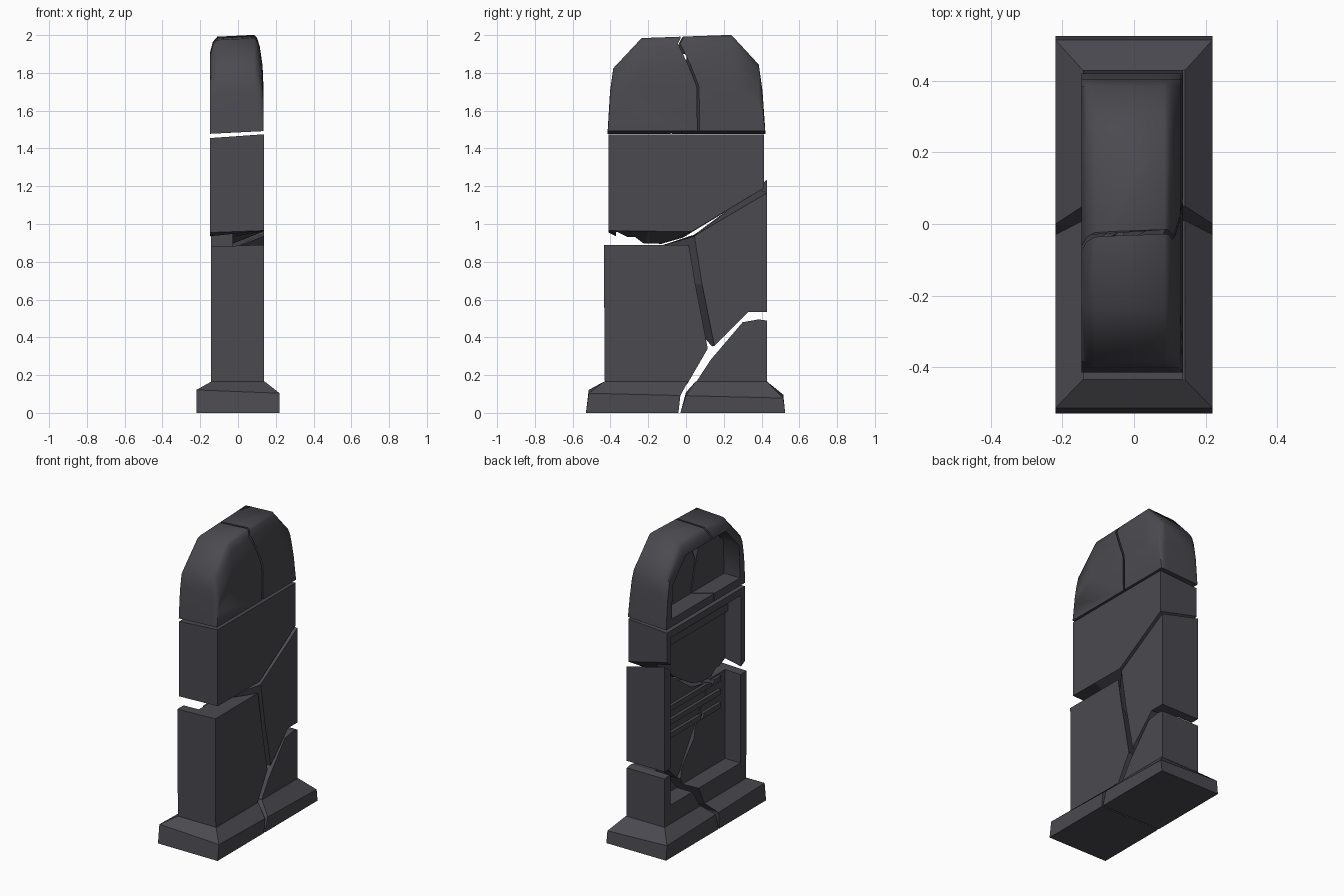
import bpy, bmesh

if "Cube" in bpy.data.objects:
    bpy.data.objects.remove(bpy.data.objects["Cube"])

stone = bpy.data.materials.new("dark slate")
stone.diffuse_color = (0.068, 0.068, 0.08, 1)
stone.use_nodes = True
stone.node_tree.nodes["Principled BSDF"].inputs["Base Color"].default_value = stone.diffuse_color


def loft(name, rings):
    """Solid from a list of matching closed rings of 3D points."""
    bm = bmesh.new()
    vs = [[bm.verts.new(p) for p in r] for r in rings]
    n = len(vs[0])
    bm.faces.new(vs[0])
    bm.faces.new(vs[-1][::-1])
    for a, b in zip(vs, vs[1:]):
        for i in range(n):
            j = (i + 1) % n
            bm.faces.new((a[i], b[i], b[j], a[j]))
    bmesh.ops.recalc_face_normals(bm, faces=bm.faces)
    me = bpy.data.meshes.new(name)
    bm.to_mesh(me)
    bm.free()
    me.materials.append(stone)
    ob = bpy.data.objects.new(name, me)
    bpy.context.collection.objects.link(ob)
    return ob


def slab(name, right, left, x0=0.137, x1=-0.143):
    """Block whose y-z outline changes from the right face to the left face."""
    return loft(name, [[(x0, y, z) for y, z in right], [(x1, y, z) for y, z in left]])


def cut(ob, cutter):
    m = ob.modifiers.new("cut", 'BOOLEAN')
    m.operation, m.solver, m.object = 'DIFFERENCE', 'EXACT', cutter
    bpy.context.view_layer.objects.active = ob
    bpy.ops.object.modifier_apply(modifier=m.name)


def rect(y0, y1, z0, z1):
    return [(y0, z0), (y1, z0), (y1, z1), (y0, z1)]


# recess cutters on the left (-x) face; raised bars are left standing
panel_o = rect(-.37, .37, .29, 1.41)
panel = slab("panel_cutter", panel_o, panel_o, -.03, -.4)
for hy, z, h in ((.3, .66, .035), (.3, .75, .035), (.3, .84, .035), (.45, 1.28, .05)):
    r = rect(-hy, hy, z, z + h)
    bar = slab("bar_cutter", r, r, -.01, -.05)
    cut(panel, bar)
    bpy.data.objects.remove(bar)
arch_o = [(-.36, 1.53), (.36, 1.53), (.35, 1.75), (.21, 1.9), (-.21, 1.9), (-.35, 1.75)]
arch = slab("arch_cutter", arch_o, arch_o, -.03, -.4)

# shaft pieces
lower_front = slab(
    "shaft_lower_front",
    [(-.43, .15), (-.435, .89), (.015, .89), (.05, .68), (.115, .34), (.005, .15)],
    [(-.43, .15), (-.435, .88), (-.365, .88), (-.2, .68), (.09, .33), (.005, .15)])
wedge = slab(
    "shaft_wedge",
    [(.045, .935), (.065, .95), (.43, 1.165), (.43, .535), (.33, .535), (.15, .355), (.085, .68)],
    [(-.33, .825), (-.05, .88), (.43, 1.235), (.43, .535), (.33, .535), (.13, .35), (-.17, .68)])
middle = slab(
    "shaft_middle",
    [(-.41, 1.475), (.412, 1.475), (.412, 1.19), (.03, .96), (-.2, .962), (-.3, .963), (-.41, .965)],
    [(-.41, 1.455), (.412, 1.455), (.412, 1.26), (-.05, .905), (-.24, .85), (-.32, .91), (-.41, .955)],
    x1=-.147)
stub_o = [(.43, .15), (.43, .488), (.385, .495), (.3, .48), (.13, .28), (.045, .15)]
stub = slab("shaft_lower_back", stub_o, stub_o)
for ob in (lower_front, wedge, middle, stub):
    cut(ob, panel)


# plinth halves, split by the crack
def plinth(name, outer, inner):
    def step(x, y):
        return .10 - .04 * x - .025 * y
    rings = []
    for k, hx in ((0, .22), (1, .22), (2, .143)):
        ring = []
        for x, y in ((-hx, outer[k]), (hx, outer[k]), (hx, inner[k]), (-hx, inner[k])):
            ring.append((x, y, (0, step(x, y), .165)[k]))
        rings.append(ring)
    return loft(name, rings)


plinth("plinth_front", (-.53, -.515, -.435), (-.04, -.03, .01))
plinth("plinth_back", (.525, .515, .43), (-.03, .0, .05))


# rounded cap: (x, height scale) stations across the thickness, split by a slanted crack
cap_o = [(-.415, 1.485), (-.402, 1.7), (-.385, 1.82), (-.235, 1.98),
         (.24, 1.997), (.385, 1.84), (.405, 1.7), (.42, 1.485)]
stations = ((.135, .45), (.13, .68), (.115, .88), (.1, .97), (.085, 1),
            (-.11, 1), (-.133, .95), (-.147, .85))
crack_right = [(-.02, 2.1), (-.02, 1.985), (.07, 1.74), (.075, 1.4)]
crack_left = [(-.03, 2.1), (-.03, 1.985), (-.15, 1.74), (-.07, 1.4)]


def cap(name, side):
    ob = loft(name, [[(x, y, 1.485 + .05 * x + (z - 1.485) * k) for y, z in cap_o]
                     for x, k in stations])
    far = [(side, 1.4), (side, 2.1)]
    gap = .006 if side > 0 else -.006
    other = slab("crack_cutter",
                 [(y - gap, z) for y, z in crack_right] + far,
                 [(y - gap, z) for y, z in crack_left] + far, .15, -.16)
    cut(ob, other)
    bpy.data.objects.remove(other)
    cut(ob, arch)
    bpy.ops.object.select_all(action='DESELECT')
    ob.select_set(True)
    bpy.context.view_layer.objects.active = ob
    bpy.ops.object.shade_smooth_by_angle(angle=0.87)


cap("cap_front", 1)
cap("cap_back", -1)

for c in (panel, arch):
    bpy.data.objects.remove(c)
